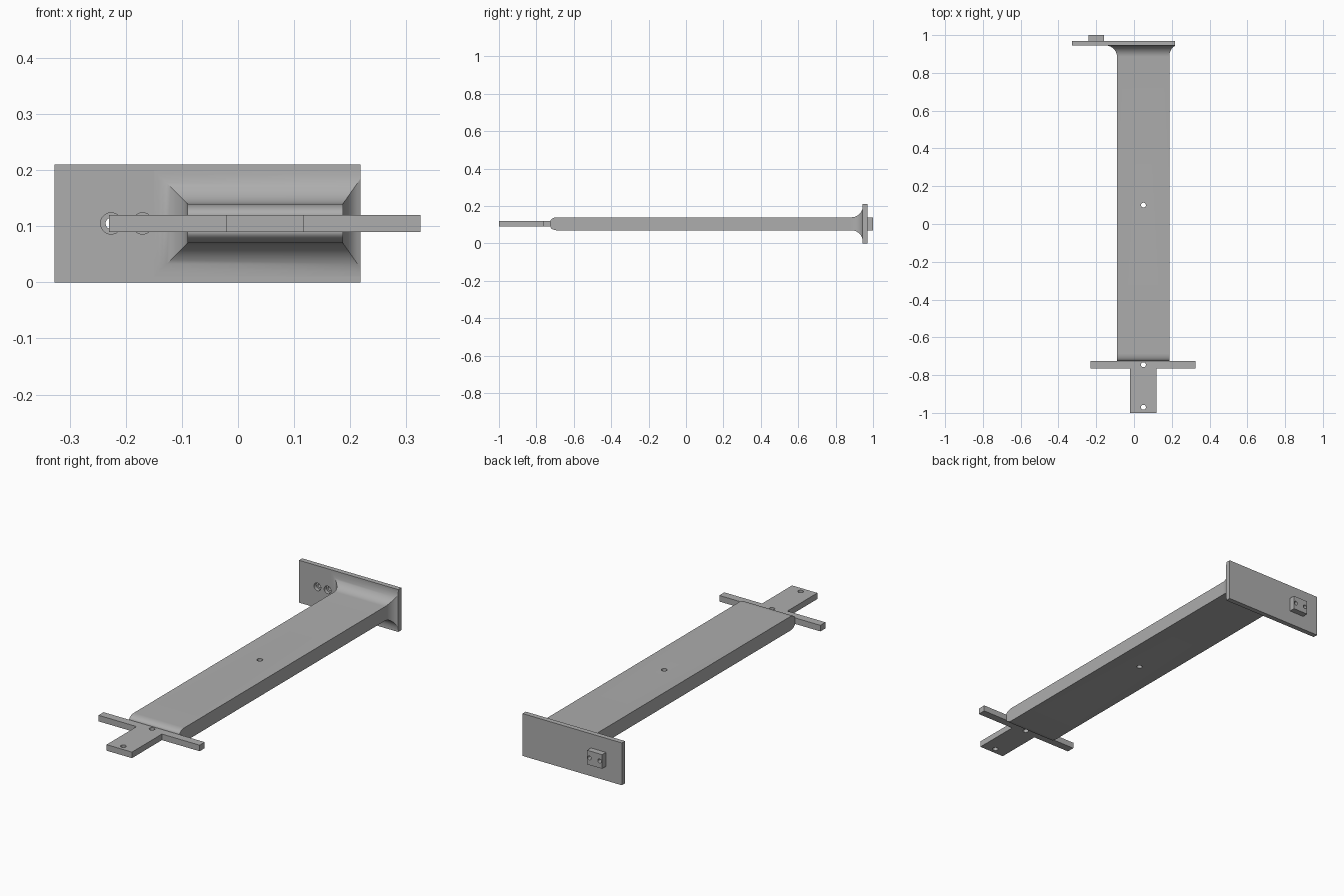
import bpy
import bmesh
import math
from mathutils import Matrix

cube = bpy.data.objects.get("Cube")
if cube:
    bpy.data.objects.remove(cube, do_unlink=True)

grey = bpy.data.materials.new("plain grey")
grey.use_nodes = True
grey.diffuse_color = (0.42, 0.42, 0.42, 1)
grey.node_tree.nodes["Principled BSDF"].inputs["Base Color"].default_value = grey.diffuse_color

MID = 0.105                       # height of the centre line
LEFT, RIGHT = -0.09, 0.187        # beam sides
HALF = 0.035                      # half beam thickness
PLATE_Y, PLATE_EDGE = 0.945, 0.218


def finish(name, bm):
    bmesh.ops.recalc_face_normals(bm, faces=bm.faces)
    mesh = bpy.data.meshes.new(name)
    bm.to_mesh(mesh)
    bm.free()
    mesh.materials.append(grey)
    ob = bpy.data.objects.new(name, mesh)
    bpy.context.collection.objects.link(ob)
    return ob


def box(name, x, y, z):
    bm = bmesh.new()
    bmesh.ops.create_cube(bm, size=1)
    for v in bm.verts:
        for i, (lo, hi) in enumerate((x, y, z)):
            v.co[i] = lo if v.co[i] < 0 else hi
    return finish(name, bm)


def drill(ob, holes, axis):
    """Cut round holes: each is (centre, radius, depth)."""
    bm = bmesh.new()
    turn = Matrix.Rotation(math.pi / 2, 4, "X") if axis == "Y" else Matrix()
    for centre, radius, depth in holes:
        bmesh.ops.create_cone(bm, cap_ends=True, segments=32, radius1=radius, radius2=radius,
                              depth=depth, matrix=Matrix.Translation(centre) @ turn)
    cutter = finish(ob.name + "_cutter", bm)
    cutter.hide_render = True
    cutter.hide_set(True)
    mod = ob.modifiers.new("holes", "BOOLEAN")
    mod.object = cutter
    mod.solver = "EXACT"
    mod.use_self = True
    bpy.context.view_layer.objects.active = ob
    bpy.ops.object.modifier_apply(modifier=mod.name)
    bpy.data.objects.remove(cutter, do_unlink=True)


def smooth(ob):
    bpy.ops.object.select_all(action="DESELECT")
    ob.select_set(True)
    bpy.context.view_layer.objects.active = ob
    bpy.ops.object.shade_smooth_by_angle(angle=math.radians(30))


# Beam: rounded nose, straight run, then a flare into the end plate
STEPS = 12
NOSE_Y, NOSE_LEN, NOSE_DROP, FLARE = -0.725, 0.04, 0.02, 0.06
sections = []
for i in range(STEPS + 1):
    a = i / STEPS * math.pi / 2
    sections.append((NOSE_Y + NOSE_LEN * (1 - math.cos(a)), LEFT, RIGHT,
                     HALF - NOSE_DROP * (1 - math.sin(a))))
for i in range(STEPS + 1):
    a = i / STEPS * math.pi / 2
    grow = FLARE * (1 - math.cos(a))
    sections.append((PLATE_Y - FLARE * (1 - math.sin(a)), LEFT - grow,
                     min(RIGHT + 0.7 * grow, PLATE_EDGE), HALF + grow))

bm = bmesh.new()
rings = [[bm.verts.new((x, y, z)) for x, z in
          ((x0, MID - h), (x1, MID - h), (x1, MID + h), (x0, MID + h))]
         for y, x0, x1, h in sections]
for a, b in zip(rings, rings[1:]):
    for k in range(4):
        n = (k + 1) % 4
        bm.faces.new((a[k], a[n], b[n], b[k]))
bm.faces.new(rings[0])
bm.faces.new(rings[-1])
beam = finish("beam", bm)
drill(beam, [((0.05, 0.1, MID), 0.013, 0.3)], "Z")
smooth(beam)

# Cross arm and tongue as one T-shaped slab
outline = [(-0.23, -0.725), (-0.23, -0.765), (-0.021, -0.765), (-0.021, -1),
           (0.118, -1), (0.118, -0.765), (0.325, -0.765), (0.325, -0.725)]
bm = bmesh.new()
face = bm.faces.new([bm.verts.new((x, y, 0.09)) for x, y in outline])
top = bmesh.ops.extrude_face_region(bm, geom=[face])["geom"]
bmesh.ops.translate(bm, vec=(0, 0, 0.03),
                    verts=[g for g in top if isinstance(g, bmesh.types.BMVert)])
arm = finish("cross_arm_and_tongue", bm)
drill(arm, [((0.05, y, MID), 0.013, 0.2) for y in (-0.745, -0.97)], "Z")
smooth(arm)

# End plate with counterbored holes, and the small block behind it
SCREWS = (-0.226, -0.17)
plate = box("end_plate", (-0.327, PLATE_EDGE), (PLATE_Y, 0.97), (0, 0.21))
drill(plate, [((x, PLATE_Y, MID), 0.019, 0.036) for x in SCREWS], "Y")
drill(plate, [((x, PLATE_Y, MID), 0.01, 0.2) for x in SCREWS], "Y")
smooth(plate)

block = box("rear_block", (-0.24, -0.158), (0.97, 1.0), (0.07, 0.14))
drill(block, [((x, 0.985, MID), 0.01, 0.2) for x in SCREWS], "Y")
smooth(block)
